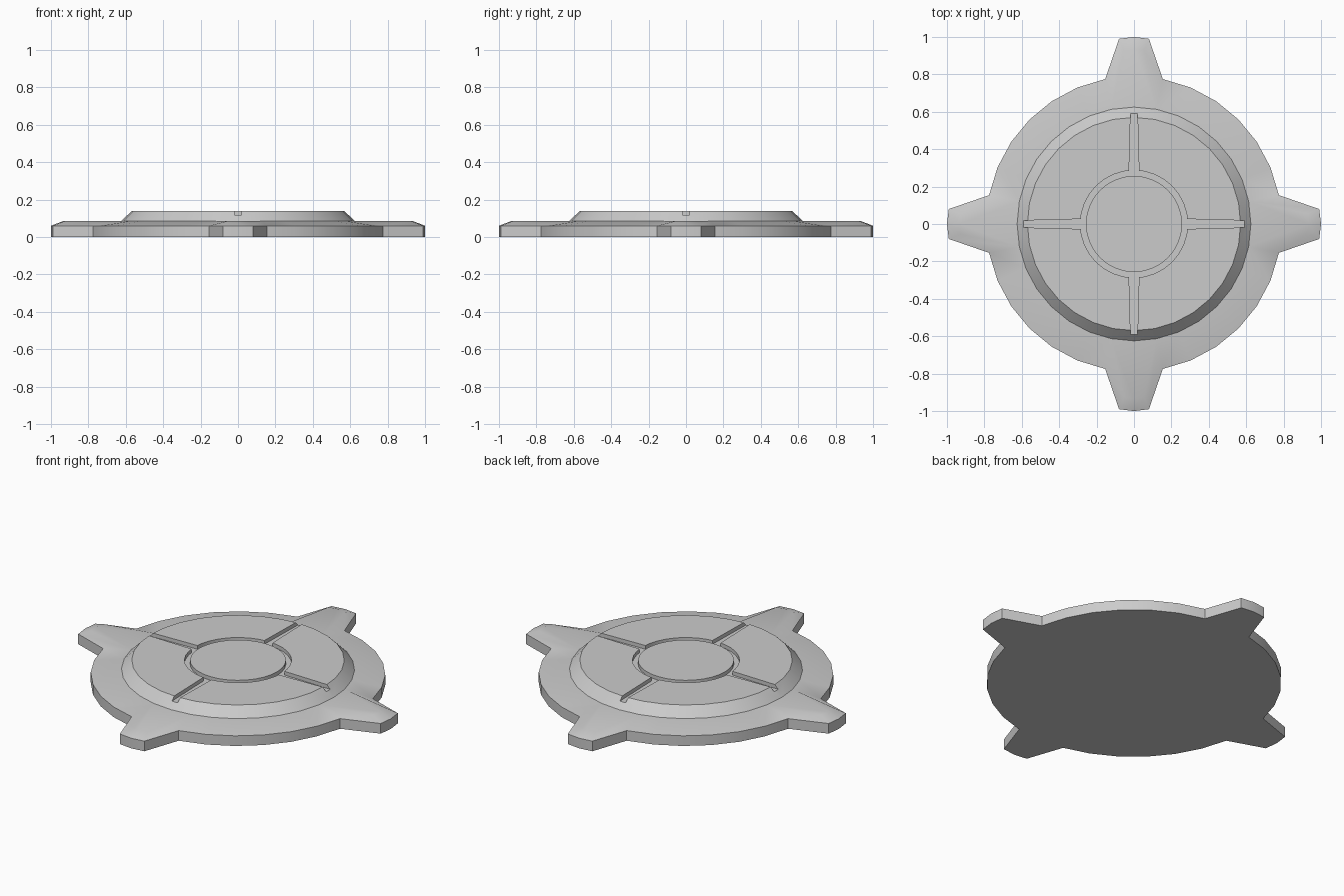
import bpy, bmesh
from math import sin, cos, pi, radians

if "Cube" in bpy.data.objects:
    bpy.data.objects.remove(bpy.data.objects["Cube"])

SEG = 32


def make_object(name, bm):
    bmesh.ops.recalc_face_normals(bm, faces=bm.faces)
    mesh = bpy.data.meshes.new(name)
    bm.to_mesh(mesh)
    bm.free()
    obj = bpy.data.objects.new(name, mesh)
    bpy.context.collection.objects.link(obj)
    return obj


def loft(name, loops, capped=True, closed=False):
    """Skin equal-length loops of points; cap the ends or join last to first."""
    bm = bmesh.new()
    rings = [[bm.verts.new(p) for p in loop] for loop in loops]
    pairs = list(zip(rings, rings[1:]))
    if closed:
        pairs.append((rings[-1], rings[0]))
    for a, b in pairs:
        for i in range(len(a)):
            j = (i + 1) % len(a)
            bm.faces.new((a[i], a[j], b[j], b[i]))
    if capped:
        bm.faces.new(rings[0][::-1])
        bm.faces.new(rings[-1])
    return make_object(name, bm)


def circle(r, z):
    return [(r * cos(2 * pi * i / SEG), r * sin(2 * pi * i / SEG), z) for i in range(SEG)]


def toothed_loop(r, tip, corner, half, z):
    """Circle of radius r with four teeth on the axes."""
    pts = []
    for q in range(4):
        local = [(corner, -half), (tip, 0), (corner, half)]
        for k in range(1, 8):
            a = radians(11.25 * k)
            local.append((r * cos(a), r * sin(a)))
        c, s = cos(q * pi / 2), sin(q * pi / 2)
        pts += [(x * c - y * s, x * s + y * c, z) for x, y in local]
    return pts


def smooth(obj):
    bpy.ops.object.select_all(action='DESELECT')
    obj.select_set(True)
    bpy.context.view_layer.objects.active = obj
    bpy.ops.object.shade_smooth_by_angle(angle=radians(30))


def cut(obj, cutter):
    cutter.hide_render = True
    mod = obj.modifiers.new("groove", 'BOOLEAN')
    mod.operation = 'DIFFERENCE'
    mod.solver = 'EXACT'
    mod.object = cutter
    bpy.context.view_layer.objects.active = obj
    bpy.ops.object.modifier_apply(modifier=mod.name)
    bpy.data.objects.remove(cutter)


# Base plate with four bevelled teeth
base = loft("base_plate", [
    toothed_loop(0.79, 1.0, 0.99, 0.08, 0.0),
    toothed_loop(0.79, 1.0, 0.99, 0.08, 0.06),
    toothed_loop(0.625, 0.935, 0.925, 0.055, 0.085),
])
smooth(base)

# Raised disc with a sloping rim
disc = loft("raised_disc", [circle(0.625, 0.07), circle(0.625, 0.085), circle(0.57, 0.14)])

# Ring groove around the hub
FLOOR, ABOVE = 0.118, 0.2
cut(disc, loft("ring_cutter", [circle(0.257, FLOOR), circle(0.287, FLOOR),
                               circle(0.287, ABOVE), circle(0.257, ABOVE)],
               capped=False, closed=True))

# Four tapered radial grooves
for q in range(4):
    c, s = cos(q * pi / 2), sin(q * pi / 2)
    plan = [(0.272, -0.027), (0.65, -0.017), (0.65, 0.017), (0.272, 0.027)]
    cut(disc, loft("spoke_cutter", [[(x * c - y * s, x * s + y * c, z) for x, y in plan]
                                    for z in (FLOOR, ABOVE)]))
smooth(disc)
